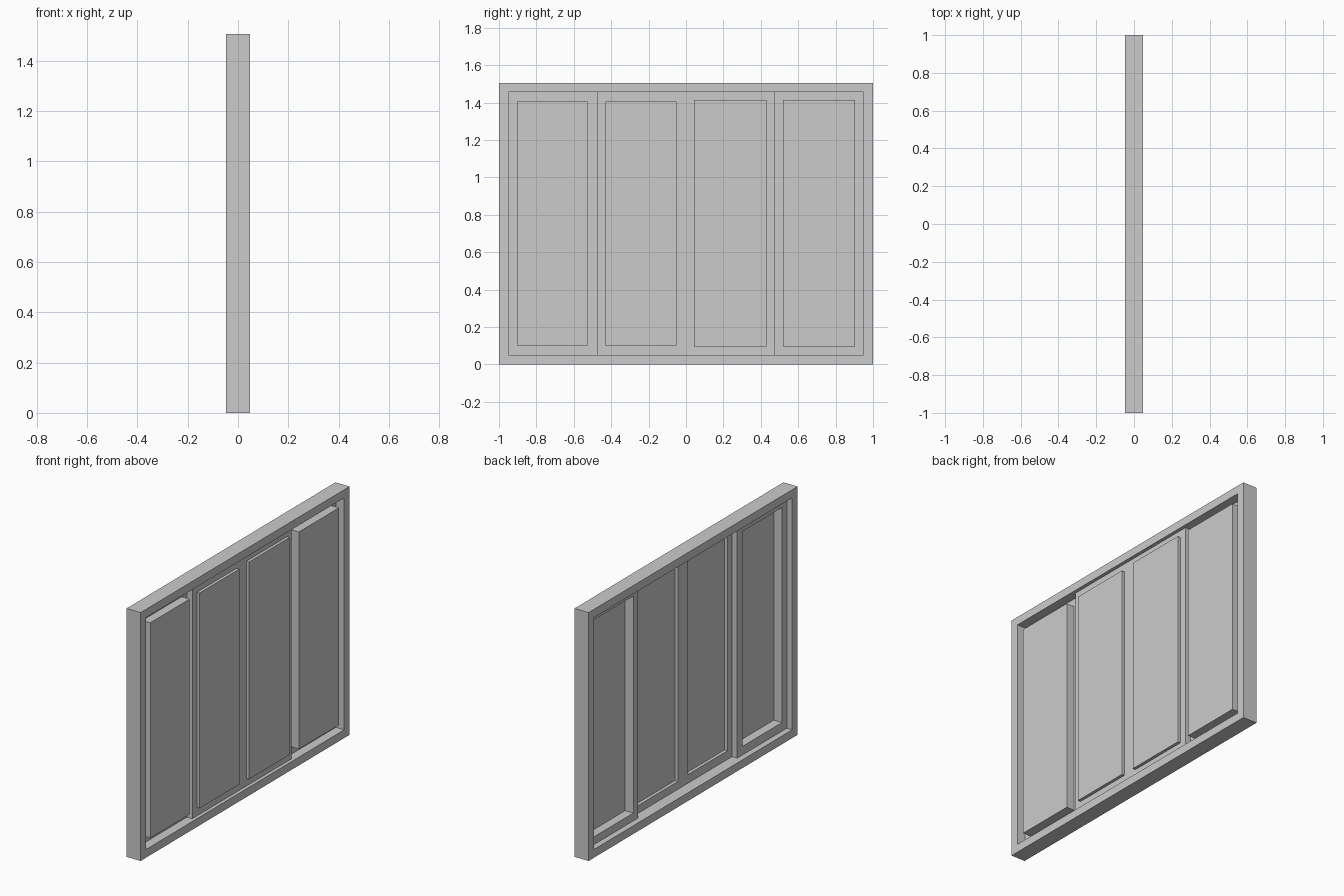
import bpy
import bmesh

cube = bpy.data.objects.get("Cube")
if cube:
    bpy.data.objects.remove(cube, do_unlink=True)

grey = bpy.data.materials.new("plain_grey")
grey.use_nodes = True
grey.diffuse_color = (0.6, 0.6, 0.6, 1)
grey.node_tree.nodes["Principled BSDF"].inputs["Base Color"].default_value = grey.diffuse_color

DEPTH = 0.047        # half depth of the frame
PANE_X = 0.044       # front of every pane
OUTER_X = -0.01      # plane of the fixed side sashes
INNER_X = 0.025      # plane of the two middle sashes
LOW, HIGH = 0.05, 1.455
EDGE, STEP = 0.95, 0.475


def make_object(name, bm):
    bmesh.ops.remove_doubles(bm, verts=bm.verts, dist=0.0001)
    bmesh.ops.recalc_face_normals(bm, faces=bm.faces)
    mesh = bpy.data.meshes.new(name)
    bm.to_mesh(mesh)
    bm.free()
    mesh.materials.append(grey)
    obj = bpy.data.objects.new(name, mesh)
    bpy.context.collection.objects.link(obj)
    return obj


def rect(bm, x, y0, y1, z0, z1):
    return [bm.verts.new((x, y, z)) for y, z in ((y0, z0), (y1, z0), (y1, z1), (y0, z1))]


def bridge(bm, a, b):
    for i in range(4):
        j = (i + 1) % 4
        bm.faces.new((a[i], a[j], b[j], b[i]))


# Outer frame: a closed rectangular ring
bm = bmesh.new()
loops = [rect(bm, DEPTH, -1, 1, 0, 1.505),
         rect(bm, DEPTH, -EDGE, EDGE, LOW, HIGH),
         rect(bm, -DEPTH, -EDGE, EDGE, LOW, HIGH),
         rect(bm, -DEPTH, -1, 1, 0, 1.505)]
for i in range(4):
    bridge(bm, loops[i], loops[(i + 1) % 4])
make_object("window_frame", bm)


# Sash: thin border sheet with a pane pushed forward
def sash(name, x, y0, y1, pane, step_y=None):
    bm = bmesh.new()
    border = rect(bm, x, y0, y1, LOW, HIGH)
    foot = rect(bm, x, *pane)
    front = rect(bm, PANE_X, *pane)
    bridge(bm, border, foot)
    bridge(bm, foot, front)
    bm.faces.new(front)
    if step_y is not None:
        # side wall joining the two sash planes
        bm.faces.new([bm.verts.new((px, step_y, z)) for px, z in
                      ((x, LOW), (INNER_X, LOW), (INNER_X, HIGH), (x, HIGH))])
    obj = make_object(name, bm)
    solid = obj.modifiers.new("sheet_thickness", "SOLIDIFY")
    solid.thickness = 0.002
    solid.offset = 0


sash("fixed_sash_right", OUTER_X, -EDGE, -STEP, (-0.903, -0.527, 0.102, 1.405), -STEP)
sash("sliding_sash_right", INNER_X, -STEP, 0, (-0.43, -0.052, 0.102, 1.405))
sash("sliding_sash_left", INNER_X, 0, STEP, (0.043, 0.43, 0.097, 1.412))
sash("fixed_sash_left", OUTER_X, STEP, EDGE, (0.52, 0.902, 0.097, 1.412), STEP)
